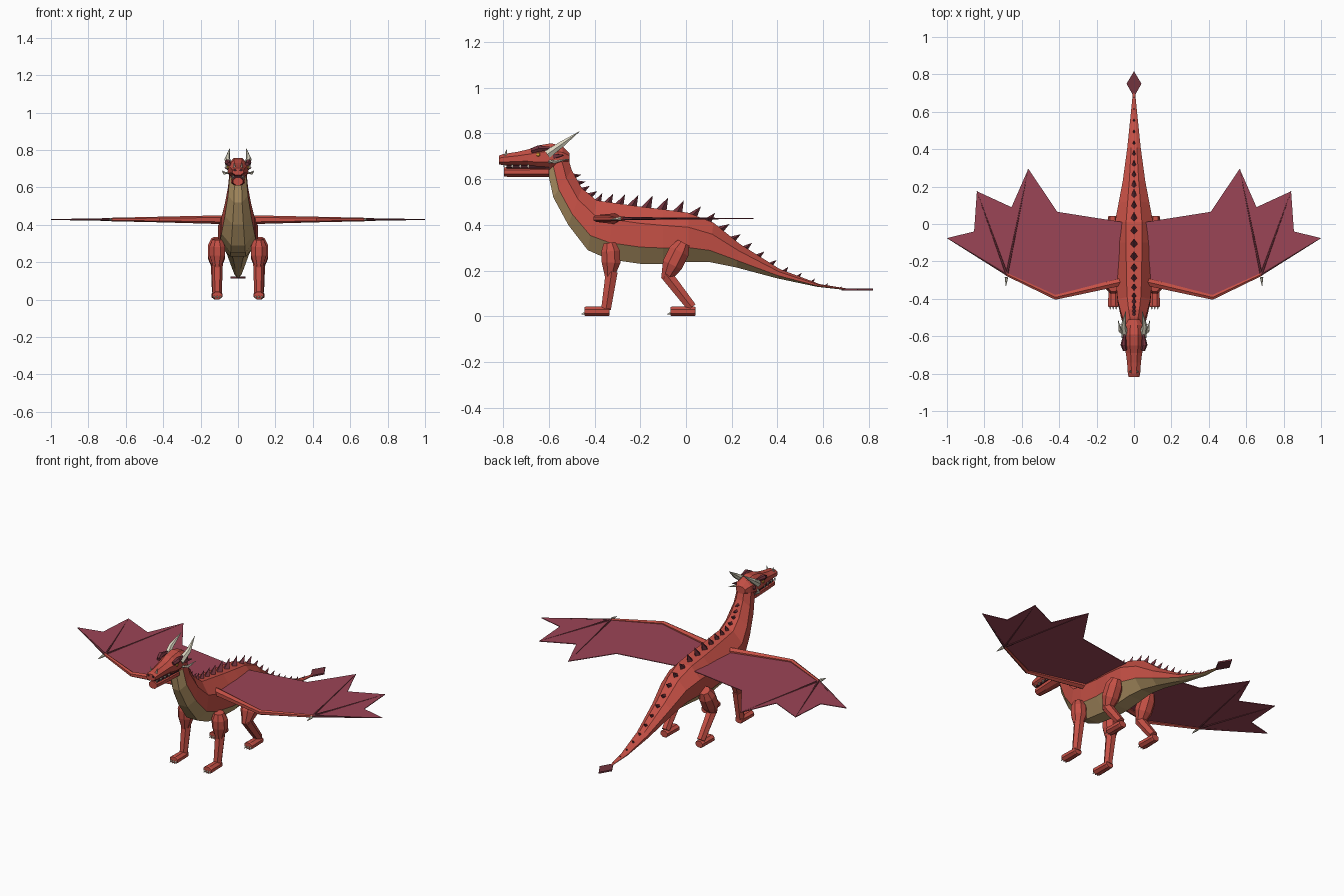
import bpy, bmesh, math
from mathutils import Vector as V

if "Cube" in bpy.data.objects:
    bpy.data.objects.remove(bpy.data.objects["Cube"])


def material(name, rgb):
    m = bpy.data.materials.new(name)
    m.diffuse_color = (*rgb, 1)
    m.use_nodes = True
    m.node_tree.nodes["Principled BSDF"].inputs["Base Color"].default_value = m.diffuse_color
    return m


RED = material("scale red", (0.56, 0.08, 0.06))
TAN = material("belly tan", (0.52, 0.35, 0.155))
PLUM = material("membrane plum", (0.33, 0.058, 0.092))
MAROON = material("spike maroon", (0.17, 0.034, 0.048))
DARK = material("mouth dark", (0.055, 0.015, 0.02))
BONE = material("horn bone", (0.72, 0.68, 0.54))
AMBER = material("eye amber", (0.70, 0.35, 0.04))


def finish(bm, name, mats, mirror=False):
    bmesh.ops.recalc_face_normals(bm, faces=bm.faces)
    me = bpy.data.meshes.new(name)
    bm.to_mesh(me)
    bm.free()
    for m in mats:
        me.materials.append(m)
    ob = bpy.data.objects.new(name, me)
    bpy.context.collection.objects.link(ob)
    if mirror:
        ob.modifiers.new("mirror", 'MIRROR').use_mirror_merge = False
    return ob


def loft(bm, rings, n=8):
    """Skin of rings (centre, half side vector, half up vector); flat top and bottom."""
    k = 1 / math.cos(math.pi / n)
    loops = []
    for c, side, up in rings:
        angles = [2 * math.pi * (i + 0.5) / n for i in range(n)]
        loops.append([bm.verts.new(c + k * (side * math.sin(a) + up * math.cos(a))) for a in angles])
    faces = []
    for a, b in zip(loops, loops[1:]):
        for i in range(n):
            j = (i + 1) % n
            f = bm.faces.new((a[i], a[j], b[j], b[i]))
            faces.append((f, i))
    bm.faces.new(loops[0])
    bm.faces.new(loops[-1])
    return faces


def tube(bm, pts, radii, n=6):
    """Tapered limb through points."""
    pts = [V(p) for p in pts]
    rings = []
    for i, p in enumerate(pts):
        d = (pts[min(i + 1, len(pts) - 1)] - pts[max(i - 1, 0)]).normalized()
        ref = V((0, 0, 1)) if abs(d.x) > 0.5 else V((1, 0, 0))
        up = d.cross(ref).normalized()
        side = up.cross(d)
        rings.append((p, side * radii[i], up * radii[i]))
    loft(bm, rings, n)


def tube_part(name, mat, pts, radii, n=6):
    bm = bmesh.new()
    tube(bm, pts, radii, n)
    return finish(bm, name, [mat], True)


def stations(name, mat, rows):
    """Head piece along y: rows of (y, bottom, top, half width)."""
    bm = bmesh.new()
    loft(bm, [(V((0, y, (b + t) / 2)), V((w, 0, 0)), V((0, 0, (t - b) / 2))) for y, b, t, w in rows])
    return finish(bm, name, [mat])


def plate(name, mat, pts, z, thick, mirror):
    bm = bmesh.new()
    low = bm.faces.new([bm.verts.new((x, y, z - thick / 2)) for x, y in pts])
    out = bmesh.ops.extrude_face_region(bm, geom=[low], use_keep_orig=True)
    bmesh.ops.translate(bm, vec=(0, 0, thick), verts=[v for v in out["geom"] if isinstance(v, bmesh.types.BMVert)])
    return finish(bm, name, [mat], mirror)


# Body: back point (y, z), belly point (y, z), half width
spine = [(-.52, .71, -.605, .635, .045), (-.50, .64, -.58, .52, .053), (-.455, .56, -.515, .40, .070),
         (-.39, .507, -.43, .29, .088), (-.32, .497, -.34, .25, .095), (-.20, .480, -.20, .230, .100),
         (-.10, .468, -.10, .229, .106), (.01, .453, .01, .238, .102), (.12, .410, .10, .238, .082),
         (.235, .317, .22, .214, .060), (.41, .207, .40, .166, .036), (.585, .141, .575, .129, .018),
         (.71, .121, .71, .114, .005)]
bm = bmesh.new()
rings = []
for yt, zt, yb, zb, w in spine:
    rings.append((V((0, (yt + yb) / 2, (zt + zb) / 2)), V((w, 0, 0)), V((0, yt - yb, zt - zb)) / 2))
for f, i in loft(bm, rings):
    f.material_index = 1 if i in (2, 3, 4) else 0
finish(bm, "body", [RED, TAN])

# Back spikes: size and spacing vary along the back line
back = [V((0, r[0], r[1])) for r in spine]
bm = bmesh.new()
travel = 0.10
while True:
    left = travel
    for a, b in zip(back, back[1:]):
        if left <= (b - a).length:
            break
        left -= (b - a).length
    else:
        break
    t = (b - a).normalized()
    nrm = V((0, -t.z, t.y))
    p = a + t * left - nrm * 0.003
    d = p.y + 0.15
    h = 0.06 - (0.060 * d if d > 0 else -0.09 * d)
    tip = bm.verts.new(p + nrm * h + t * h * 0.4)
    base = [bm.verts.new(p + o) for o in (t * h * .40, V((h * .36, 0, 0)), -t * h * .40, V((-h * .36, 0, 0)))]
    bm.faces.new(base)
    for i in range(4):
        bm.faces.new((base[i], base[(i + 1) % 4], tip))
    travel += 0.071 - 0.01 * d if d > 0 else h * 1.18
finish(bm, "back_spikes", [MAROON])

# Tail blade
plate("tail_blade", MAROON, [(0, .68), (.04, .75), (0, .817), (-.04, .75)], .118, .009, False)

# Wings: arm, membrane, fingers, thumb claw
WZ = 0.428
wrist = (.68, -.27)
tips = [(.998, -.075), (.84, .175), (.565, .295)]
tube_part("wing_arm", RED, [(.05, -.305, .427), (.42, -.392, WZ), (*wrist, WZ)], [.021, .013, .008])
plate("wing_membrane", PLUM, [(.06, -.29), (.42, -.395), wrist, tips[0], (.855, -.04), tips[1], (.655, .09),
                              tips[2], (.41, .065), (.06, .01)], WZ, .004, True)
bm = bmesh.new()
for x, y in tips:
    tube(bm, [(*wrist, WZ), (x, y, WZ)], [.0065, .002], 6)
finish(bm, "wing_fingers", [MAROON], True)
tube_part("wing_claw", BONE, [(.682, -.285, WZ), (.685, -.332, WZ - .004)], [.008, .001])

# Legs: thigh, shin, foot and claws
legs = {"front": (.111, [(-.335, .322), (-.330, .285), (-.328, .235), (-.335, .165)], (-.325, .195), (-.350, .03),
                  -.392, (.026, .041, .041, .018)),
        "rear": (.115, [(-.01, .322), (-.030, .285), (-.060, .225), (-.09, .160)], (-.088, .185), (.025, .04),
                 -.016, (.028, .045, .045, .020))}
for name, (x, thigh, knee, ankle, fy, radii) in legs.items():
    tube_part(name + "_thigh", RED, [(x, y, z) for y, z in thigh], radii, 8)
    tube_part(name + "_shin", RED, [(x, *knee), (x, *ankle)], [.026, .021], 6)
    bm = bmesh.new()
    loft(bm, [(V((x, fy + dy, .022)), V((w, 0, 0)), V((0, 0, h)))
              for dy, w, h in ((-.052, .025, .018), (-.045, .028, .021), (.05, .025, .021), (.058, .022, .018))])
    finish(bm, name + "_foot", [RED], True)
    bm = bmesh.new()
    for dx in (-.016, 0, .016):
        tube(bm, [(x + dx, fy - .047, .016), (x + dx, fy - .066, .009)], [.006, .001], 5)
    finish(bm, name + "_claws", [BONE], True)

# Head: skull, snout, mouth, lower jaw
stations("skull", RED, [(-.51, .675, .715, .030), (-.54, .650, .745, .046), (-.59, .640, .757, .054),
                        (-.65, .645, .747, .052), (-.69, .656, .730, .044)])
stations("snout", RED, [(-.66, .658, .737, .047), (-.74, .660, .719, .037), (-.80, .661, .710, .033),
                        (-.817, .665, .703, .029)])
stations("mouth", DARK, [(-.60, .640, .666, .034), (-.785, .644, .666, .025)])
stations("lower_jaw", RED, [(-.60, .609, .656, .037), (-.72, .609, .654, .031), (-.797, .611, .652, .026)])

# Teeth along the upper jaw, nostrils and nose horns
bm = bmesh.new()
for i in range(4):
    y = -.795 + i * .035
    tube(bm, [(.025 + i * .002, y, .664), (.026 + i * .002, y, .648)], [.004, .001], 4)
finish(bm, "teeth", [BONE], True)
tube_part("nostril", DARK, [(.016, -.810, .692), (.016, -.8185, .692)], [.007, .006])
tube_part("nose_horn", BONE, [(.018, -.79, .70), (.022, -.785, .730)], [.007, .001])

# Horns, cheek spikes, brows, eyes
tube_part("horn", BONE, [(.046, -.605, .710), (.057, -.545, .752), (.044, -.467, .808)], [.018, .013, .001])
tube_part("cheek_horn", BONE, [(.045, -.60, .678), (.074, -.575, .676), (.084, -.515, .688)], [.009, .007, .001])
tube_part("cheek_spike", MAROON, [(.04, -.58, .70), (.072, -.535, .705)], [.012, .001], 4)
tube_part("brow", MAROON, [(.048, -.675, .724), (.056, -.645, .734), (.050, -.59, .735)], [.010, .014, .006])
tube_part("eye", AMBER, [(.042, -.645, .708), (.0585, -.647, .708)], [.012, .006])
